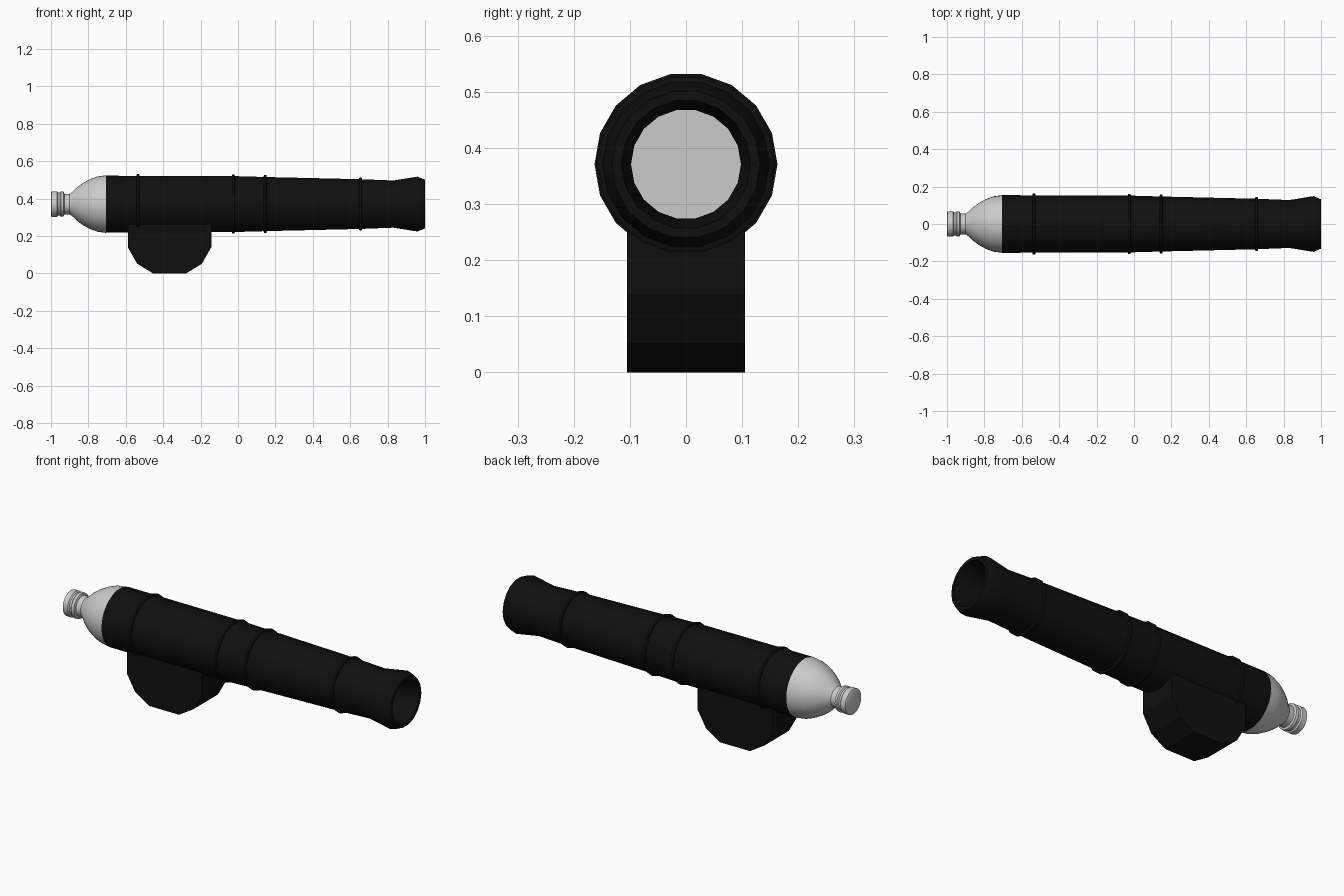
import bpy, bmesh
from math import cos, sin, tau

if "Cube" in bpy.data.objects:
    bpy.data.objects.remove(bpy.data.objects["Cube"])

AXIS_Z = 0.371   # height of the barrel axis
SIDES = 18

black = bpy.data.materials.new("black_iron")
black.diffuse_color = (0.005, 0.005, 0.005, 1)
black.use_nodes = True
black.node_tree.nodes["Principled BSDF"].inputs["Base Color"].default_value = black.diffuse_color


def finish(name, bm, mat=None, angle=0.6):
    bmesh.ops.recalc_face_normals(bm, faces=bm.faces)
    mesh = bpy.data.meshes.new(name)
    bm.to_mesh(mesh)
    bm.free()
    ob = bpy.data.objects.new(name, mesh)
    bpy.context.collection.objects.link(ob)
    if mat:
        mesh.materials.append(mat)
    bpy.ops.object.select_all(action='DESELECT')
    ob.select_set(True)
    bpy.context.view_layer.objects.active = ob
    bpy.ops.object.shade_smooth_by_angle(angle=angle)
    return ob


def lathe(name, profile, mat=None, closed=False, sides=SIDES):
    """Spin (x, radius) points round the barrel axis; cap the ends unless closed."""
    bm = bmesh.new()
    rings = [[bm.verts.new((x, r * cos(tau * i / sides), AXIS_Z + r * sin(tau * i / sides)))
              for i in range(sides)] for x, r in profile]
    pairs = list(zip(rings, rings[1:]))
    if closed:
        pairs.append((rings[-1], rings[0]))
    else:
        bm.faces.new(rings[0])
        bm.faces.new(rings[-1])
    for a, b in pairs:
        for i in range(sides):
            j = (i + 1) % sides
            bm.faces.new((a[i], a[j], b[j], b[i]))
    return finish(name, bm, mat)


# Hollow barrel with flared muzzle and bore
lathe("barrel", [(-0.705, 0.154), (-0.025, 0.152), (0.145, 0.147), (0.655, 0.135),
                 (0.83, 0.128), (0.96, 0.149), (1.0, 0.132), (1.0, 0.115),
                 (0.90, 0.098), (-0.705, 0.098)], black, closed=True)

# Raised bands round the barrel
for n, (x, r) in enumerate([(-0.535, 0.163), (-0.025, 0.160), (0.145, 0.157), (0.655, 0.144)]):
    lathe(f"band_{n + 1}", [(x - 0.010, r - 0.014), (x - 0.006, r),
                            (x + 0.006, r), (x + 0.010, r - 0.014)], black, closed=True)

# Rounded breech with knob
lathe("breech", [(-1.0, 0.062), (-0.996, 0.068), (-0.968, 0.068), (-0.962, 0.061),
                 (-0.952, 0.061), (-0.946, 0.068), (-0.932, 0.066), (-0.928, 0.055),
                 (-0.90, 0.055), (-0.885, 0.066), (-0.86, 0.090), (-0.83, 0.112),
                 (-0.79, 0.134), (-0.75, 0.148), (-0.705, 0.154)], sides=36)

# Faceted support block below the barrel
half = [(0.088, 0.0), (0.173, 0.052), (0.223, 0.14), (0.223, 0.265)]
outline = half + [(-x, z) for x, z in reversed(half)]
bm = bmesh.new()
face = bm.faces.new([bm.verts.new((x - 0.366, -0.105, z)) for x, z in outline])
new = bmesh.ops.extrude_face_region(bm, geom=[face])["geom"]
bmesh.ops.translate(bm, vec=(0, 0.21, 0), verts=[v for v in new if isinstance(v, bmesh.types.BMVert)])
finish("support_block", bm, black, angle=0.2)
